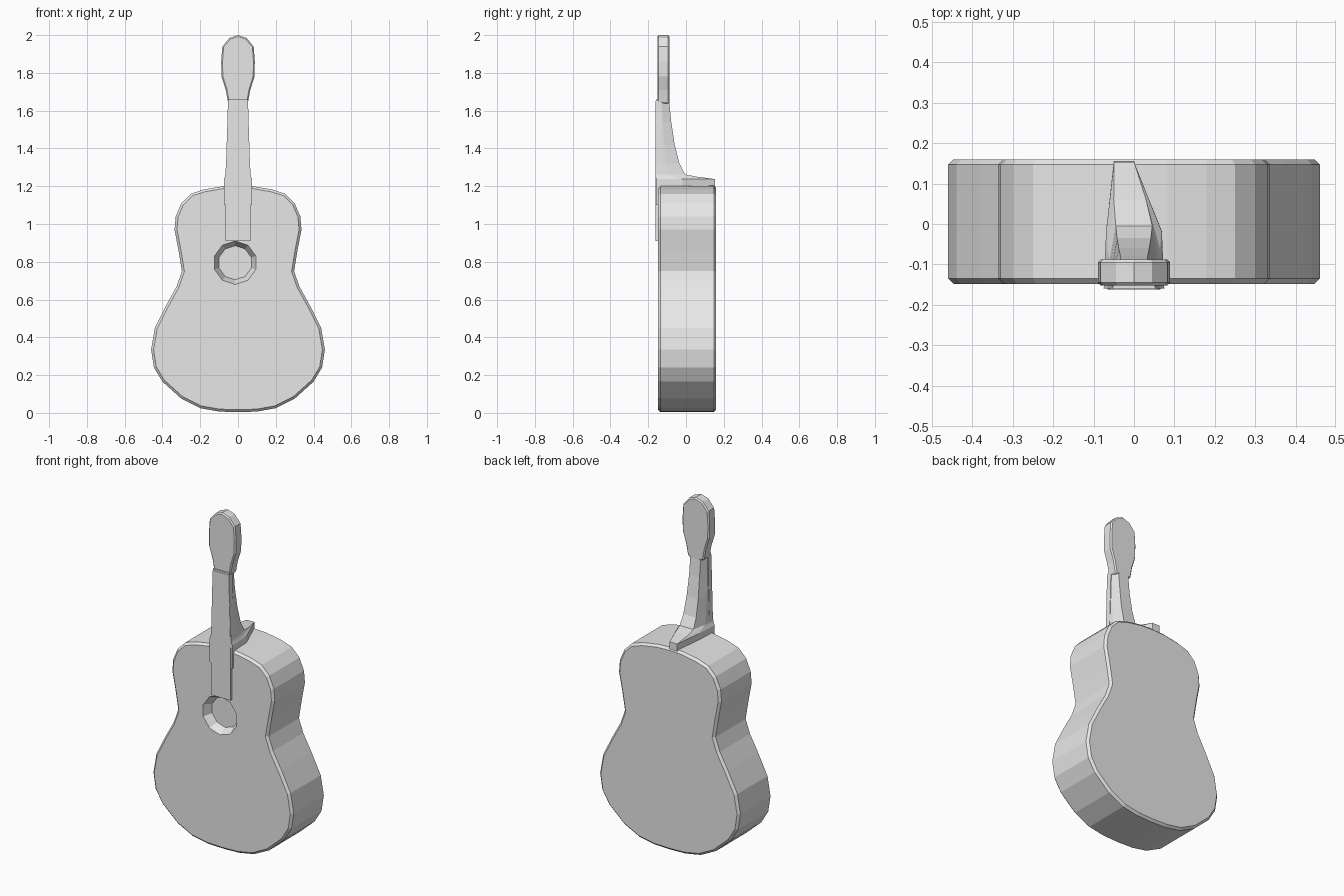
import bpy
import bmesh
import math
from mathutils import Matrix, Vector

if "Cube" in bpy.data.objects:
    bpy.data.objects.remove(bpy.data.objects["Cube"], do_unlink=True)

# One plain grey for the whole instrument
grey = bpy.data.materials.new("plain_grey")
grey.use_nodes = True
colour = (0.8, 0.8, 0.8, 1)
grey.diffuse_color = colour
grey.node_tree.nodes["Principled BSDF"].inputs["Base Color"].default_value = colour


def finish(name, bm):
    bmesh.ops.recalc_face_normals(bm, faces=bm.faces)
    mesh = bpy.data.meshes.new(name)
    bm.to_mesh(mesh)
    bm.free()
    mesh.materials.append(grey)
    obj = bpy.data.objects.new(name, mesh)
    bpy.context.collection.objects.link(obj)
    return obj


def loft(name, rings):
    """Skin a list of equal-length point rings and cap both ends."""
    bm = bmesh.new()
    rows = [[bm.verts.new(p) for p in ring] for ring in rings]
    n = len(rows[0])
    for a, b in zip(rows, rows[1:]):
        for i in range(n):
            j = (i + 1) % n
            bm.faces.new((a[i], a[j], b[j], b[i]))
    bm.faces.new(rows[0])
    bm.faces.new(rows[-1])
    return finish(name, bm)


def plate(name, half, front, back):
    """Mirror a right-hand (x, z) outline and give it depth along y."""
    outline = half + [(-x, z) for x, z in reversed(half) if x > 0]
    return loft(name, [[(x, y, z) for x, z in outline] for y in (front, back)])


def bevel(obj, width):
    mod = obj.modifiers.new("soft_edge", "BEVEL")
    mod.width = width
    mod.segments = 1
    mod.limit_method = "ANGLE"
    mod.angle_limit = math.radians(50)


# Waisted body
body = plate("body", [
    (0, 0.004), (0.1, 0.007), (0.2, 0.025), (0.3, 0.075), (0.4, 0.165),
    (0.445, 0.24), (0.46, 0.335), (0.44, 0.45), (0.38, 0.57), (0.325, 0.67),
    (0.297, 0.75), (0.315, 0.86), (0.336, 0.97), (0.33, 1.04), (0.3, 1.11),
    (0.25, 1.16), (0.18, 1.183), (0.08, 1.2), (0, 1.203)], -0.148, 0.16)
bevel(body, 0.013)

# Shallow faceted sound hole
bm = bmesh.new()
bmesh.ops.create_cone(
    bm, cap_ends=True, segments=10, radius1=0.14, radius2=0.09, depth=0.1,
    matrix=Matrix.Translation((-0.015, -0.148, 0.795)) @ Matrix.Rotation(math.radians(-90), 4, "X"))
cutter = finish("sound_hole_cutter", bm)
cutter.hide_render = True
cut = body.modifiers.new("sound_hole", "BOOLEAN")
cut.object = cutter
cut.operation = "DIFFERENCE"
cut.solver = "EXACT"
bpy.context.view_layer.objects.active = body
body.select_set(True)
for mod in list(body.modifiers):
    bpy.ops.object.modifier_apply(modifier=mod.name)
bpy.data.objects.remove(cutter, do_unlink=True)

# Neck sweeping back into the heel: z, half width, back half width, back y
neck_rings = []
for z, w, bw, back in [
        (1.1, 0.075, 0.025, 0.157), (1.238, 0.075, 0.025, 0.153),
        (1.25, 0.07, 0.04, 0.06), (1.262, 0.067, 0.045, -0.005),
        (1.32, 0.063, 0.042, -0.035), (1.42, 0.06, 0.038, -0.06),
        (1.54, 0.056, 0.034, -0.078), (1.66, 0.053, 0.034, -0.09)]:
    front = -0.16
    mid = front + 0.45 * (back - front)
    shift = -0.025 * max(0, (back + 0.005) / 0.16)
    neck_rings.append([
        (-w, front, z), (w, front, z), (w * 0.92, mid, z),
        (bw + shift, back, z), (-bw + shift, back, z), (-w * 0.92, mid, z)])
loft("neck_and_heel", neck_rings)

# Fingerboard reaching down to the sound hole
plate("fingerboard", [(0, 0.91), (0.065, 0.91), (0.065, 1.2), (0.053, 1.65), (0, 1.65)],
      -0.162, -0.13)

# Rounded headstock
head = plate("headstock", [
    (0, 1.63), (0.052, 1.64), (0.065, 1.71), (0.087, 1.78), (0.089, 1.86),
    (0.083, 1.94), (0.045, 1.985), (0, 2.0)], -0.152, -0.088)
bevel(head, 0.007)
